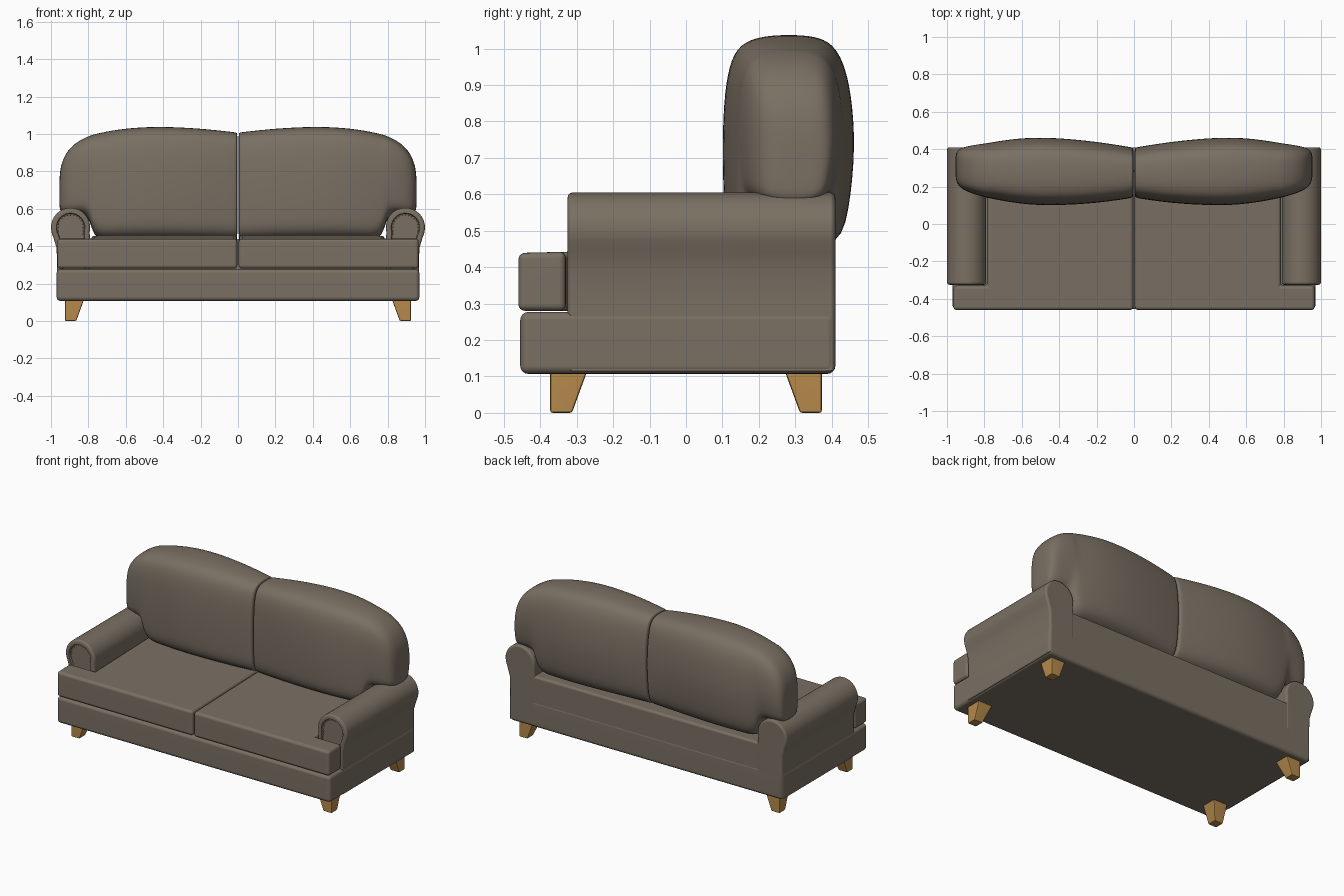
import bpy, bmesh, math
from mathutils import Vector

if "Cube" in bpy.data.objects:
    bpy.data.objects.remove(bpy.data.objects["Cube"])


def material(name, rgb):
    m = bpy.data.materials.new(name)
    m.diffuse_color = (*rgb, 1)
    m.use_nodes = True
    m.node_tree.nodes["Principled BSDF"].inputs["Base Color"].default_value = m.diffuse_color
    return m


FABRIC = material("taupe fabric", (0.195, 0.162, 0.125))
WOOD = material("oak wood", (0.46, 0.25, 0.07))


def finish(name, bm, mat, angle=50, weighted=True):
    bmesh.ops.recalc_face_normals(bm, faces=bm.faces[:])
    me = bpy.data.meshes.new(name)
    bm.to_mesh(me)
    bm.free()
    me.materials.append(mat)
    ob = bpy.data.objects.new(name, me)
    bpy.context.collection.objects.link(ob)
    bpy.ops.object.select_all(action='DESELECT')
    ob.select_set(True)
    bpy.context.view_layer.objects.active = ob
    bpy.ops.object.shade_smooth_by_angle(angle=math.radians(angle))
    if weighted:
        ob.modifiers.new("normals", 'WEIGHTED_NORMAL').keep_sharp = True
    return ob


def prism(points, offset):
    """Closed polygon extruded along an offset; returns bmesh and the first face."""
    bm = bmesh.new()
    a = [bm.verts.new(p) for p in points]
    b = [bm.verts.new(Vector(p) + Vector(offset)) for p in points]
    first = bm.faces.new(a)
    bm.faces.new(b[::-1])
    n = len(a)
    for i in range(n):
        bm.faces.new((a[i], b[i], b[(i + 1) % n], a[(i + 1) % n]))
    bmesh.ops.recalc_face_normals(bm, faces=bm.faces[:])
    return bm, first


def round_edges(bm, width, min_angle=35, segments=4):
    edges = [e for e in bm.edges if e.calc_face_angle(0) > math.radians(min_angle)]
    bmesh.ops.bevel(bm, geom=edges, offset=width, segments=segments,
                    profile=0.5, affect='EDGES', clamp_overlap=True)


def box(name, lo, hi, bevel):
    x0, y0, z0 = lo
    x1, y1, z1 = hi
    bm, _ = prism([(x0, y0, z0), (x1, y0, z0), (x1, y1, z0), (x0, y1, z0)], (0, 0, z1 - z0))
    round_edges(bm, bevel)
    return finish(name, bm, FABRIC)


# Base frame and low back panel
box("base", (-0.97, -0.455, 0.107), (0.97, 0.41, 0.277), 0.022)
box("back_panel", (-0.88, 0.28, 0.15), (0.88, 0.408, 0.435), 0.015)

# Back cushion: cross-section (y, z normalised) and sections along x
RING = [(-.9, 0), (-.97, .2), (-1, .45), (-.98, .7), (-.9, .87), (-.74, .965), (-.4, 1),
        (0, 1.006), (.4, 1), (.66, .965), (.82, .88), (.93, .75), (1, .5), (.9, .2), (.72, 0)]
# x, z low, z top, y front, y back
SECTIONS = [(.002, .44, .995, .16, .395), (.006, .43, 1.005, .14, .412), (.03, .43, 1.008, .135, .417),
            (.2, .43, 1.027, .11, .445), (.4, .43, 1.037, .098, .465), (.55, .43, 1.032, .1, .468),
            (.68, .43, 1.016, .118, .455), (.775, .43, .994, .137, .438), (.795, .57, .988, .142, .435),
            (.86, .57, .958, .16, .425), (.91, .57, .912, .18, .415), (.94, .575, .855, .205, .4),
            (.952, .59, .80, .235, .38), (.955, .62, .74, .27, .35)]


def back_cushion(side, s):
    bm = bmesh.new()
    rings = []
    for x, zl, zt, y0, y1 in SECTIONS:
        c, h = (y0 + y1) / 2, (y1 - y0) / 2
        rings.append([bm.verts.new((s * x, c + h * a, zl + (zt - zl) * t)) for a, t in RING])
    n = len(RING)
    for p, q in zip(rings, rings[1:]):
        for i in range(n):
            j = (i + 1) % n
            bm.faces.new((p[i], q[i], q[j], p[j]))
    bm.faces.new(rings[0])
    bm.faces.new(rings[-1])
    ob = finish(side + "_back_cushion", bm, FABRIC, 180, False)
    ob.modifiers.new("soften", 'SUBSURF').levels = 2
    ob.modifiers["soften"].render_levels = 2


# Seat cushion: T shape wrapping in front of the arm
def seat_cushion(side, s):
    outline = [(.004, -.46), (.966, -.46), (.966, -.33), (.785, -.33), (.785, .22), (.004, .22)]
    bm, _ = prism([(s * x, y, .28) for x, y in outline], (0, 0, .16))
    for v in bm.verts:
        if v.co.z > .4:
            v.co.z = .439 + (v.co.y + .46) * .025
    round_edges(bm, .018)
    finish(side + "_seat_cushion", bm, FABRIC)


# Rolled arm with a recessed front panel and a row of studs
CX, CZ, R = .895, .5, .105


def arm(side, s):
    pts = [(.968, .115), (.967, .3), (.97, .39), (.985, .44)]
    for i in range(19):
        a = math.radians(-15 + i * 210 / 18)
        pts.append((CX + R * math.cos(a), CZ + R * math.sin(a)))
    pts += [(.79, .43), (.79, .115)]
    bm, front = prism([(s * x, -.325, z) for x, z in pts], (0, .735, 0))
    rim = [e for f in bm.faces if len(f.verts) > 4 for e in f.edges]
    bmesh.ops.bevel(bm, geom=rim, offset=.014, segments=3, profile=.5, affect='EDGES')
    bm.normal_update()
    front = min((f for f in bm.faces if len(f.verts) > 8),
                key=lambda f: f.calc_center_median().y)
    bmesh.ops.inset_individual(bm, faces=[front], thickness=.014)
    bmesh.ops.inset_individual(bm, faces=[front], thickness=.004, depth=-.012)
    finish(side + "_arm", bm, FABRIC, 45)

    studs = bmesh.new()
    path = [(CX + .068 * math.cos(math.radians(a)), CZ + .068 * math.sin(math.radians(a)))
            for a in range(0, 181, 15)]
    path += [(CX + d * .068, CZ - k * .018) for d in (-1, 1) for k in (1, 2)]
    for x, z in path:
        r = bmesh.ops.create_icosphere(studs, subdivisions=1, radius=.004)
        bmesh.ops.translate(studs, verts=r['verts'], vec=(s * x, -.314, z))
    finish(side + "_arm_studs", studs, WOOD, 60, False)


# Tapered leg: outer faces upright, inner faces slanted
def leg(name, sx, sy):
    bm = bmesh.new()
    loops = []
    for z, w in ((0, .06), (.115, .102)):
        loops.append([bm.verts.new((sx * x, sy * y, z)) for x, y in
                      ((.925, .373), (.925 - w, .373), (.925 - w, .373 - w), (.925, .373 - w))])
    lo, hi = loops
    bm.faces.new(lo)
    bm.faces.new(hi)
    for i in range(4):
        j = (i + 1) % 4
        bm.faces.new((lo[i], lo[j], hi[j], hi[i]))
    bmesh.ops.recalc_face_normals(bm, faces=bm.faces[:])
    round_edges(bm, .007, 30, 2)
    finish(name, bm, WOOD, 30)


for side, s in (("left", -1), ("right", 1)):
    back_cushion(side, s)
    seat_cushion(side, s)
    arm(side, s)
    leg(side + "_front_leg", s, -1)
    leg(side + "_back_leg", s, 1)
